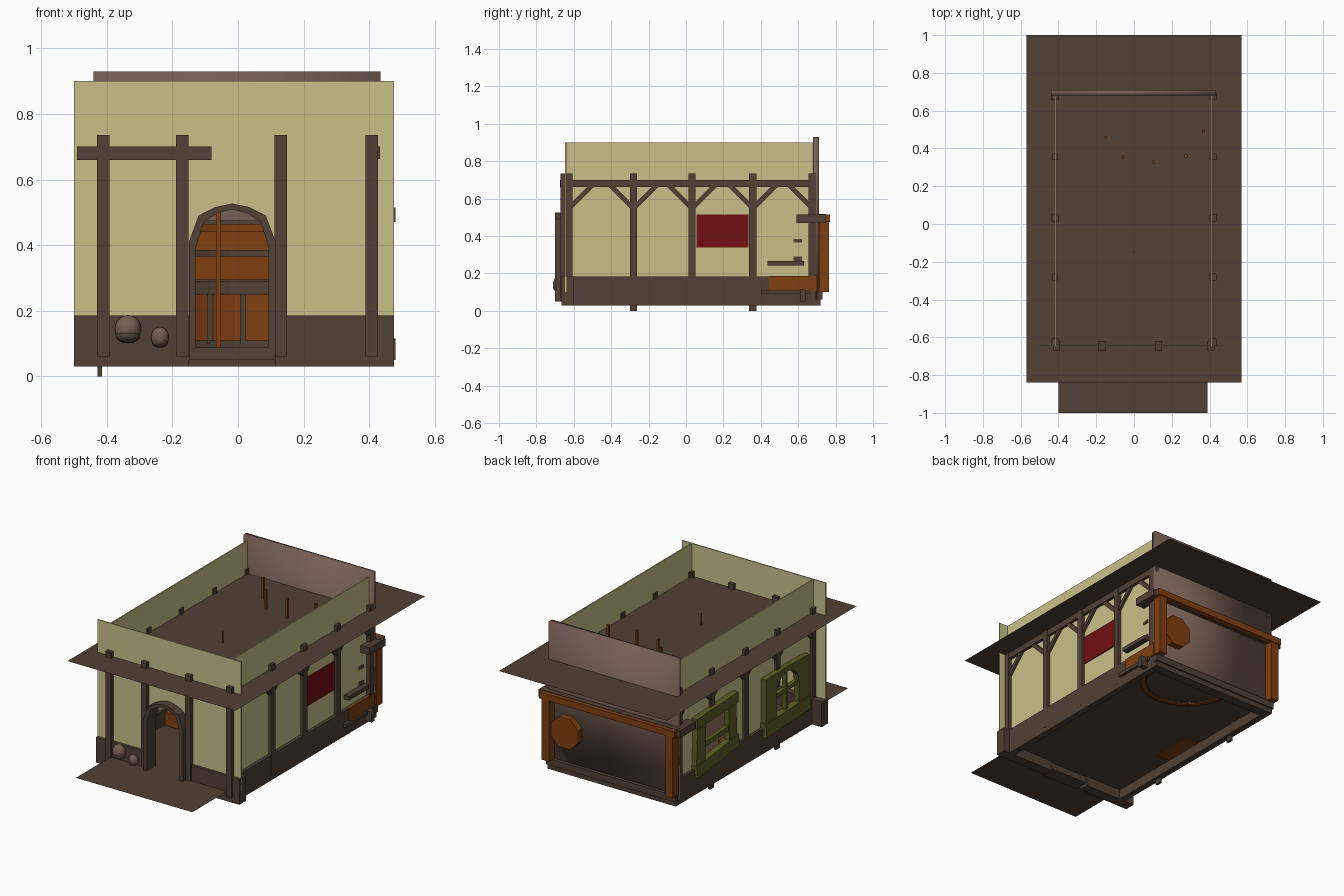
import bpy, bmesh, math
from mathutils import Matrix, Vector

if "Cube" in bpy.data.objects:
    bpy.data.objects.remove(bpy.data.objects["Cube"])


def material(name, rgb):
    m = bpy.data.materials.new(name)
    m.diffuse_color = (*rgb, 1)
    m.use_nodes = True
    m.node_tree.nodes["Principled BSDF"].inputs["Base Color"].default_value = m.diffuse_color
    return m


YELLOW = material("pale plaster", (0.578, 0.53, 0.25))
BROWN = material("dark timber", (0.082, 0.052, 0.035))
TAUPE = material("dusty brown", (0.178, 0.112, 0.088))
ORANGE = material("orange wood", (0.215, 0.05, 0.005))
RED = material("red cloth", (0.17, 0.005, 0.006))
GREEN = material("olive paint", (0.105, 0.115, 0.018))


def finish(name, bm, mat, smooth=False):
    bmesh.ops.recalc_face_normals(bm, faces=bm.faces)
    me = bpy.data.meshes.new(name)
    bm.to_mesh(me)
    bm.free()
    me.materials.append(mat)
    for p in me.polygons:
        p.use_smooth = smooth
    ob = bpy.data.objects.new(name, me)
    bpy.context.collection.objects.link(ob)
    return ob


def box(name, mat, x0, x1, y0, y1, z0, z1, tilt=0, smooth=False):
    """Box from its limits; tilt turns it about the x axis."""
    bm = bmesh.new()
    bmesh.ops.create_cube(bm, size=1)
    m = (Matrix.Translation(((x0 + x1) / 2, (y0 + y1) / 2, (z0 + z1) / 2))
         @ Matrix.Rotation(tilt, 4, 'X')
         @ Matrix.Diagonal((x1 - x0, y1 - y0, z1 - z0, 1)))
    bmesh.ops.transform(bm, matrix=m, verts=bm.verts)
    return finish(name, bm, mat, smooth)


def prism(name, mat, pts, axis, a, b):
    """Extrude a flat outline along an axis from a to b."""
    put = {'X': lambda p, d: (d, p[0], p[1]),
           'Y': lambda p, d: (p[0], d, p[1]),
           'Z': lambda p, d: (p[0], p[1], d)}[axis]
    bm = bmesh.new()
    face = bm.faces.new([bm.verts.new(put(p, a)) for p in pts])
    r = bmesh.ops.extrude_face_region(bm, geom=[face])
    shift = Vector(put((0, 0), b - a))
    bmesh.ops.translate(bm, vec=shift,
                        verts=[v for v in r['geom'] if isinstance(v, bmesh.types.BMVert)])
    bmesh.ops.triangulate(bm, faces=[f for f in bm.faces if len(f.verts) > 4])
    return finish(name, bm, mat)


def sheet(name, mat, x0, x1, y0, y1, z):
    bm = bmesh.new()
    bm.faces.new([bm.verts.new(p) for p in ((x0, y0, z), (x1, y0, z), (x1, y1, z), (x0, y1, z))])
    return finish(name, bm, mat)


def ring_arc(name, mat, cx, cy, r0, r1, z0, z1, n=14):
    """Half ring opening to the back."""
    ang = [math.pi + math.pi * i / n for i in range(n + 1)]
    pts = [(cx + r1 * math.cos(t), cy + r1 * math.sin(t)) for t in ang]
    pts += [(cx + r0 * math.cos(t), cy + r0 * math.sin(t)) for t in reversed(ang)]
    return prism(name, mat, pts, 'Z', z0, z1)


# Flat ceiling and floor sheets
sheet("ceiling", BROWN, -0.57, 0.57, -0.84, 1.0, 0.70)
sheet("floor", BROWN, -0.40, 0.39, -1.0, 0.69, 0.09)

# Door arch and front wall cut around it
outer = [(-0.15, 0.41), (-0.12, 0.49), (-0.07, 0.516), (-0.018, 0.527),
         (0.035, 0.516), (0.085, 0.49), (0.115, 0.41)]
inner = [(-0.018 + (x + 0.018) * 0.84, z - 0.018) for x, z in outer]
prism("door_arch", BROWN, [(-0.15, 0.05)] + outer + [(0.115, 0.05), (0.093, 0.05)]
      + inner[::-1] + [(-0.129, 0.05)], 'Y', -0.70, -0.61)
box("door_sill", BROWN, -0.15, 0.115, -0.70, -0.61, 0.05, 0.09)
hole = [(-0.018 + (x + 0.018) * 0.93, z - 0.009) for x, z in outer]
prism("front_wall", YELLOW, [(-0.50, 0.10), (hole[0][0], 0.10)] + hole
      + [(hole[-1][0], 0.10), (0.475, 0.10), (0.475, 0.90), (-0.50, 0.90)], 'Y', -0.647, -0.640)

# Side walls; the left one has two window holes
box("right_wall", YELLOW, 0.408, 0.415, -0.645, 0.70, 0.10, 0.90)
x0, x1 = -0.418, -0.411
box("left_wall_top", YELLOW, x0, x1, -0.645, 0.70, 0.47, 0.90)
box("left_wall_bottom", YELLOW, x0, x1, -0.645, 0.70, 0.10, 0.22)
for i, (a, b) in enumerate(((-0.645, -0.46), (-0.22, 0.21), (0.47, 0.70))):
    box(f"left_wall_pier_{i}", YELLOW, x0, x1, a, b, 0.22, 0.47)

# Back panel, smoothly shaded
box("back_panel", TAUPE, -0.44, 0.435, 0.68, 0.71, 0.06, 0.93, smooth=True)

# Base boards
box("front_base_left", BROWN, -0.50, -0.15, -0.665, -0.60, 0.03, 0.185)
box("front_base_right", BROWN, 0.115, 0.475, -0.665, -0.60, 0.03, 0.185)
box("right_base", BROWN, 0.395, 0.435, -0.65, 0.71, 0.03, 0.185)
box("left_base", BROWN, -0.435, -0.395, -0.65, 0.71, 0.03, 0.185)
box("back_base", BROWN, -0.435, 0.435, 0.66, 0.72, 0.03, 0.10)

# Front posts and short lintel beam
for i, x in enumerate((-0.41, -0.17, 0.13, 0.408)):
    box(f"front_post_{i}", BROWN, x - 0.019, x + 0.019, -0.672, -0.62, 0.06, 0.735)
box("front_beam", BROWN, -0.49, -0.08, -0.675, -0.63, 0.66, 0.70)

# Side posts, top beams and diagonal braces on both sides
posts = (-0.625, -0.28, 0.032, 0.357, 0.675)
for side, s in (("right", 1), ("left", -1)):
    a, b = sorted((s * 0.405, s * 0.432))
    box(f"{side}_top_beam", BROWN, a, b, -0.655, 0.71, 0.662, 0.70)
    for i, y in enumerate(posts):
        w = 0.019
        if s < 0 and i in (1, 3):   # interrupted by the windows
            box(f"left_post_upper_{i}", BROWN, a, b, y - w, y + w, 0.49, 0.735)
            box(f"left_post_foot_{i}", BROWN, -0.428, -0.414, y - w, y + w, 0.0, 0.16)
        else:
            box(f"{side}_post_{i}", BROWN, a - 0.004, b + 0.004, y - w, y + w, 0.06, 0.735)
        for d in (-1, 1):
            if (i == 0 and d < 0) or (i == 4 and d > 0):
                continue
            prism(f"{side}_brace_{i}_{d}", BROWN,
                  [(y + d * 0.01, 0.54), (y + d * 0.01, 0.575), (y + d * 0.11, 0.675),
                   (y + d * 0.145, 0.675)], 'X', a + 0.003, b - 0.003)

# Red cloth on the right wall, shelf and low bench beneath
box("red_banner", RED, 0.415, 0.422, 0.055, 0.335, 0.34, 0.515)
box("right_shelf", BROWN, 0.41, 0.45, 0.435, 0.63, 0.243, 0.267)
box("right_orange_panel", ORANGE, 0.43, 0.441, 0.445, 0.70, 0.105, 0.187)
box("right_low_rail", BROWN, 0.43, 0.452, 0.40, 0.66, 0.09, 0.11)
box("right_low_block", BROWN, 0.43, 0.48, 0.61, 0.64, 0.05, 0.115)

# Back frame: side beams, orange posts and rail, lower rail, disc
for n, s in (("right", 1), ("left", -1)):
    a, b = sorted((s * 0.42, s * 0.48))
    box(f"{n}_back_beam", BROWN, a, b, 0.59, 0.745, 0.47, 0.515)
    a, b = sorted((s * 0.395, s * 0.445))
    box(f"{n}_back_post", ORANGE, a, b, 0.71, 0.765, 0.10, 0.48)
box("back_rail_orange", ORANGE, -0.46, 0.46, 0.735, 0.77, 0.475, 0.515)
box("back_rail_brown", BROWN, -0.46, 0.46, 0.71, 0.745, 0.48, 0.517)
box("back_lower_rail", BROWN, -0.44, 0.44, 0.70, 0.73, 0.06, 0.10)
prism("back_disc", ORANGE, [(0.30 + 0.10 * math.cos(math.pi * (i + 0.5) / 4),
                             0.295 + 0.10 * math.sin(math.pi * (i + 0.5) / 4)) for i in range(8)],
      'Y', 0.705, 0.75)

# Rough plank window at the back of the left wall
box("window_top_plank", GREEN, -0.455, -0.418, 0.14, 0.54, 0.445, 0.51, tilt=-0.05)
box("window_bottom_plank", GREEN, -0.455, -0.418, 0.13, 0.54, 0.16, 0.235, tilt=-0.12)
box("window_rear_plank", GREEN, -0.45, -0.418, 0.45, 0.535, 0.19, 0.49, tilt=0.04)
box("window_near_plank", GREEN, -0.45, -0.418, 0.15, 0.225, 0.20, 0.50, tilt=-0.03)
box("window_crossbar", GREEN, -0.445, -0.42, 0.20, 0.47, 0.30, 0.33, tilt=-0.06)

# Arched plank window further forward
n = 8
arch = [(-0.34 + 0.11 * math.cos(math.pi * i / n), 0.36 + 0.10 * math.sin(math.pi * i / n))
        for i in range(n + 1)]
half = n // 2
for name, pts, edge in (("rear", arch[:half + 1], -0.13), ("near", arch[half:][::-1], -0.55)):
    prism(f"arch_window_{name}", GREEN, [(edge, 0.14), (pts[0][0], 0.14)] + pts
          + [(-0.34, 0.49), (edge, 0.485)], 'X', -0.452, -0.418)
box("arch_window_sill", GREEN, -0.458, -0.418, -0.56, -0.125, 0.14, 0.225, tilt=-0.04)
box("arch_window_crossbar", GREEN, -0.445, -0.42, -0.46, -0.22, 0.335, 0.358, tilt=-0.05)
box("arch_window_mullion", GREEN, -0.445, -0.42, -0.348, -0.332, 0.21, 0.46)

# Curved bar with thin poles through the ceiling
cx, cy = 0.11, 0.62
ring_arc("bar_front", ORANGE, cx, cy, 0.25, 0.275, 0.08, 0.25)
ring_arc("bar_foot", BROWN, cx, cy, 0.245, 0.285, 0.085, 0.11)
ring_arc("bar_top", BROWN, cx, cy, 0.22, 0.31, 0.25, 0.29)
ring_arc("bar_canopy", BROWN, cx, cy, 0.25, 0.31, 0.365, 0.385)
ring_arc("bar_canopy_band", ORANGE, cx, cy, 0.25, 0.30, 0.44, 0.465)
for i, (x, y, top) in enumerate(((-0.15, 0.46, 0.83), (-0.06, 0.355, 0.82), (0.105, 0.328, 0.82),
                                 (0.275, 0.36, 0.82), (0.37, 0.49, 0.82))):
    box(f"bar_pole_{i}", ORANGE, x - 0.007, x + 0.007, y - 0.007, y + 0.007, 0.09, top)
box("hanging_rod", ORANGE, -0.003, 0.003, -0.153, -0.147, 0.52, 0.77)
for i, t in enumerate((200, 225, 250, 275, 300, 325)):
    x, y = cx + 0.277 * math.cos(math.radians(t)), cy + 0.277 * math.sin(math.radians(t))
    box(f"bar_batten_{i}", BROWN, x - 0.009, x + 0.009, y - 0.009, y + 0.009, 0.10, 0.25)

# Shelves on the inside of the back panel
box("shelf_back", ORANGE, -0.30, 0.38, 0.665, 0.68, 0.10, 0.46)
for i, z in enumerate((0.28, 0.37, 0.46)):
    box(f"back_shelf_{i}", BROWN, -0.31, 0.39, 0.61, 0.68, z, z + 0.015)

# Bench by the left wall
box("left_bench", ORANGE, -0.39, -0.30, -0.15, 0.12, 0.085, 0.17)

# Two egg-shaped stones beside the door, with dark bases
for i, (x, z, rx, rz) in enumerate(((-0.335, 0.145, 0.04, 0.042), (-0.238, 0.12, 0.027, 0.031))):
    for part, mat, k in (("stone", TAUPE, 1.0), ("stone_base", BROWN, 0.55)):
        bm = bmesh.new()
        bmesh.ops.create_uvsphere(bm, u_segments=16, v_segments=10, radius=1)
        dz = 0 if k == 1 else -rz * 0.5
        m = Matrix.Translation((x, -0.675, z + dz)) @ Matrix.Diagonal(
            (rx * (1 if k == 1 else 0.92), rx * 0.9, rz * k, 1))
        bmesh.ops.transform(bm, matrix=m, verts=bm.verts)
        finish(f"{part}_{i}", bm, mat, smooth=True)
